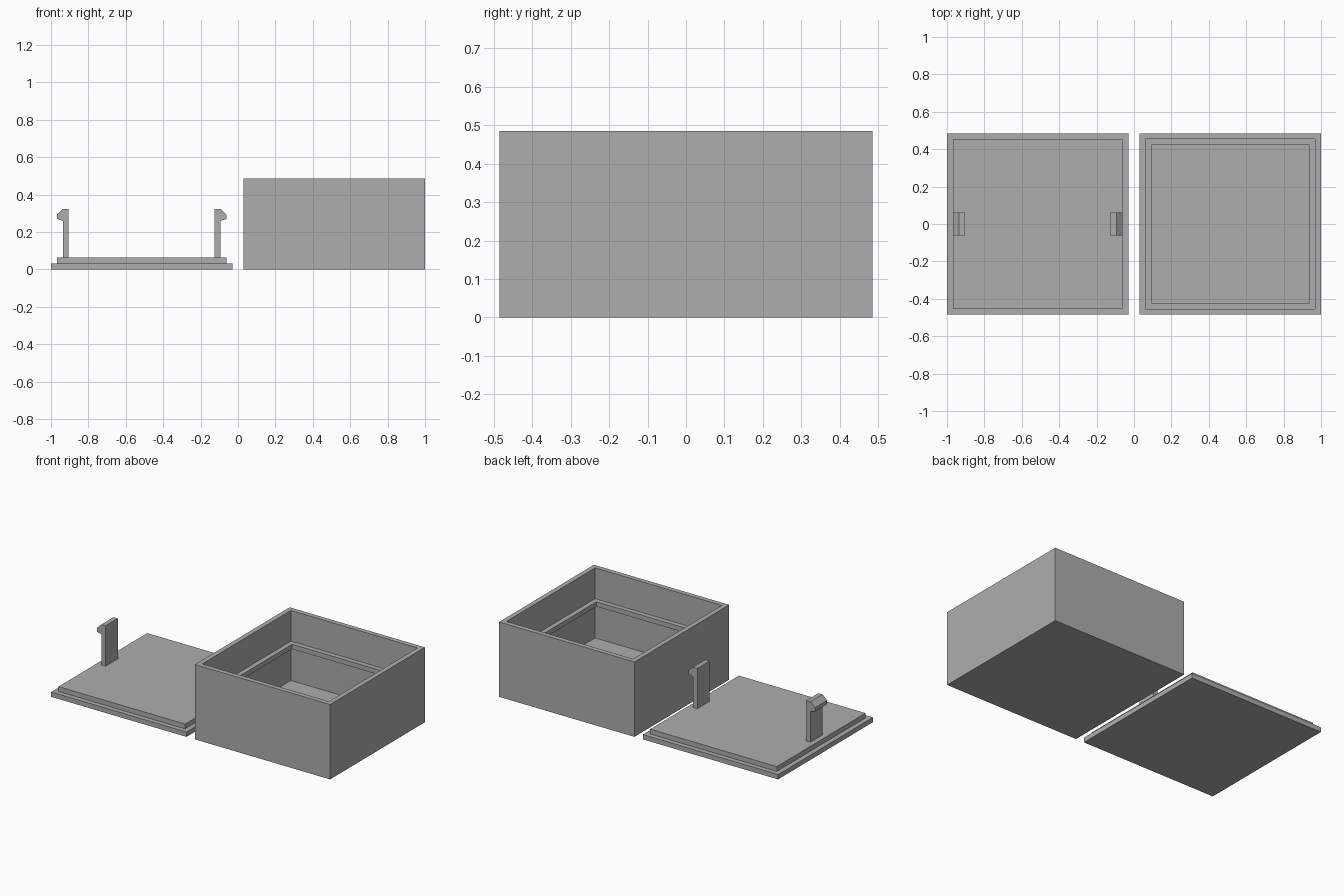
import bpy, bmesh

if "Cube" in bpy.data.objects:
    bpy.data.objects.remove(bpy.data.objects["Cube"])

grey = bpy.data.materials.new("plain grey")
grey.diffuse_color = (0.42, 0.42, 0.42, 1)
grey.use_nodes = True
grey.node_tree.nodes["Principled BSDF"].inputs["Base Color"].default_value = grey.diffuse_color

SIDE, T = 0.97, 0.0313          # outer side length, wall thickness
HALF, CX = SIDE / 2, 0.515      # half side, distance of each part's centre from x = 0


def finish(name, bm, x=0.0):
    bmesh.ops.recalc_face_normals(bm, faces=bm.faces)
    me = bpy.data.meshes.new(name)
    bm.to_mesh(me)
    bm.free()
    me.materials.append(grey)
    ob = bpy.data.objects.new(name, me)
    ob.location.x = x
    bpy.context.collection.objects.link(ob)
    return ob


def stepped_square(name, profile, x):
    """Loft square rings through (half side, height) pairs and cap both ends."""
    bm = bmesh.new()
    rings = [[bm.verts.new((sx * h, sy * h, z))
              for sx, sy in ((-1, -1), (1, -1), (1, 1), (-1, 1))]
             for h, z in profile]
    for a, b in zip(rings, rings[1:]):
        for i in range(4):
            j = (i + 1) % 4
            bm.faces.new((a[i], a[j], b[j], b[i]))
    bm.faces.new(rings[0])
    bm.faces.new(rings[-1])
    return finish(name, bm, x)


# Open box: outer wall, rim, inner wall, catch rib, lower cavity, floor
inner, rib = HALF - T, HALF - 2 * T
stepped_square("box", [(HALF, 0), (HALF, 0.485), (inner, 0.485), (inner, 0.286),
                       (rib, 0.286), (rib, 0.255), (inner, 0.255), (inner, T)], CX)

# Lid lying upside down: plate with a raised plug
stepped_square("lid", [(HALF, 0), (HALF, T), (inner, T), (inner, 2 * T)], -CX)

# Snap hooks: one outline, mirrored to both sides of the lid
hook = [(0.39, 2 * T), (0.421, 2 * T), (0.421, 0.26), (0.453, 0.27),
        (0.453, 0.294), (0.421, 0.324), (0.39, 0.324)]
for side, label in ((-1, "left"), (1, "right")):
    bm = bmesh.new()
    face = bm.faces.new([bm.verts.new((side * x, -0.0625, z)) for x, z in hook])
    ext = bmesh.ops.extrude_face_region(bm, geom=[face])["geom"]
    bmesh.ops.translate(bm, vec=(0, 0.125, 0),
                        verts=[v for v in ext if isinstance(v, bmesh.types.BMVert)])
    finish(label + "_snap_hook", bm, -CX)
